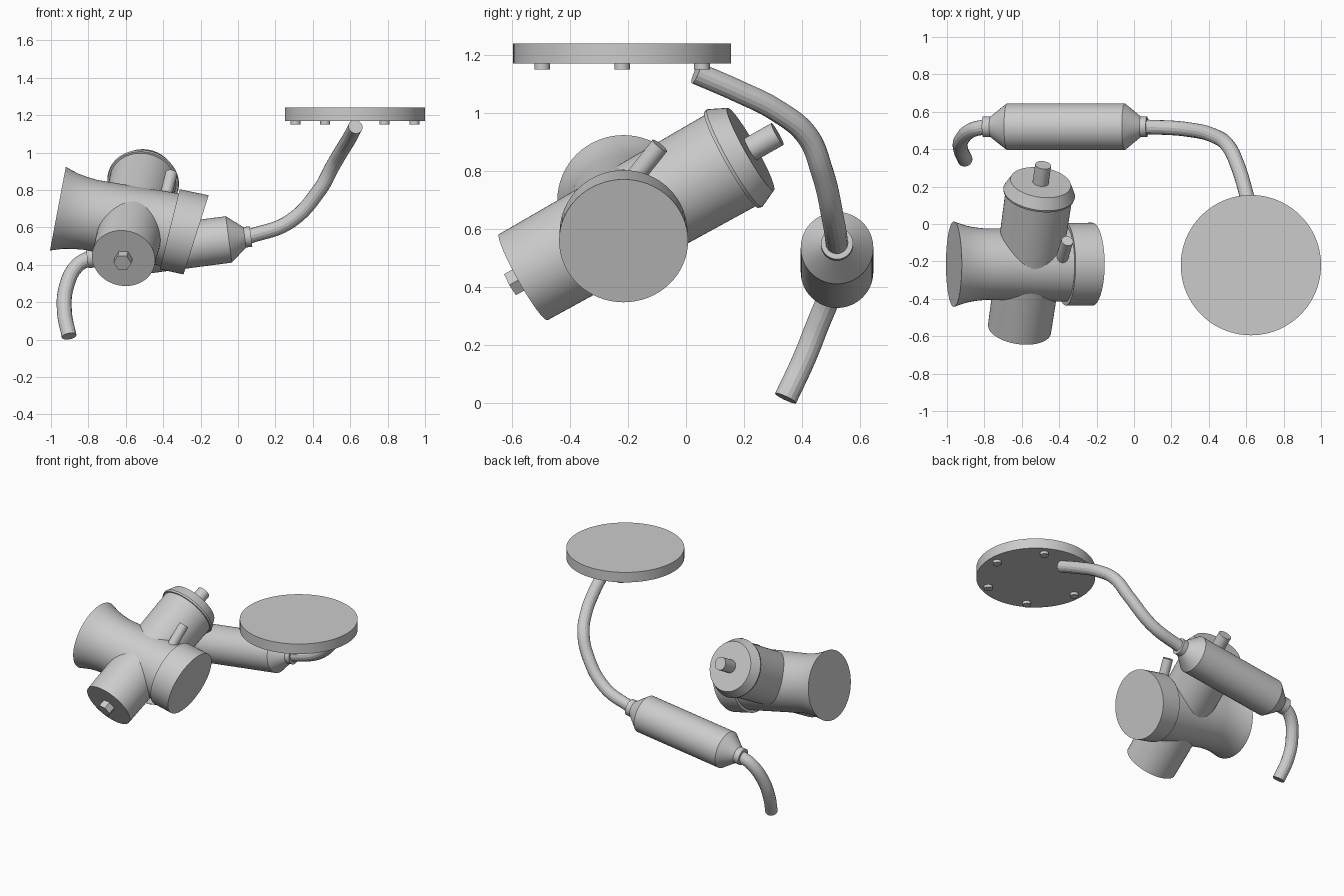
import bpy, bmesh, math
from mathutils import Vector

if "Cube" in bpy.data.objects:
    bpy.data.objects.remove(bpy.data.objects["Cube"], do_unlink=True)

# One plain grey for everything
grey = bpy.data.materials.new("light_grey_metal")
grey.use_nodes = True
colour = (0.6, 0.6, 0.6, 1)
grey.diffuse_color = colour
grey.node_tree.nodes["Principled BSDF"].inputs["Base Color"].default_value = colour


def finish(obj):
    bpy.ops.object.select_all(action='DESELECT')
    obj.select_set(True)
    bpy.context.view_layer.objects.active = obj
    bpy.ops.object.shade_smooth_by_angle(angle=math.radians(22))


def loft(name, rings, sides=64):
    """Skin circles given as (centre, normal, radius) and close both ends."""
    bm = bmesh.new()
    loops = []
    for centre, normal, radius in rings:
        n = Vector(normal).normalized()
        ref = Vector((0, 1, 0)) if abs(n.x) > 0.7 else Vector((1, 0, 0))
        v = n.cross(ref).normalized()
        u = v.cross(n)
        angles = [2 * math.pi * i / sides for i in range(sides)]
        loops.append([bm.verts.new(Vector(centre) + radius * (u * math.cos(a) + v * math.sin(a)))
                      for a in angles])
    for a, b in zip(loops, loops[1:]):
        for i in range(sides):
            j = (i + 1) % sides
            bm.faces.new((a[i], a[j], b[j], b[i]))
    bm.faces.new(loops[0])
    bm.faces.new(loops[-1])
    bmesh.ops.recalc_face_normals(bm, faces=bm.faces)
    mesh = bpy.data.meshes.new(name)
    bm.to_mesh(mesh)
    bm.free()
    mesh.materials.append(grey)
    obj = bpy.data.objects.new(name, mesh)
    bpy.context.collection.objects.link(obj)
    finish(obj)
    return obj


def turned(name, start, direction, profile, sides=64):
    """Solid of revolution from (distance, radius) pairs along a direction."""
    d = Vector(direction).normalized()
    return loft(name, [(Vector(start) + d * t, d, r) for t, r in profile], sides)


def rod(name, start, end, radius, sides=32):
    d = Vector(end) - Vector(start)
    return turned(name, start, d, [(0, radius), (d.length, radius)], sides)


def pipe(name, points, radius):
    curve = bpy.data.curves.new(name, 'CURVE')
    curve.dimensions = '3D'
    curve.bevel_depth = radius
    curve.bevel_resolution = 6
    curve.resolution_u = 12
    curve.use_fill_caps = True
    spline = curve.splines.new('BEZIER')
    spline.bezier_points.add(len(points) - 1)
    for knot, p in zip(spline.bezier_points, points):
        knot.co = p
        knot.handle_left_type = knot.handle_right_type = 'AUTO'
    curve.materials.append(grey)
    obj = bpy.data.objects.new(name, curve)
    bpy.context.collection.objects.link(obj)
    bpy.ops.object.select_all(action='DESELECT')
    obj.select_set(True)
    bpy.context.view_layer.objects.active = obj
    bpy.ops.object.convert(target='MESH')
    finish(bpy.context.view_layer.objects.active)


# Round plate with a ring of bolts beneath
plate_x, plate_y = 0.625, -0.22
rod("round_plate", (plate_x, plate_y, 1.17), (plate_x, plate_y, 1.24), 0.375, 96)
for i in range(6):
    a = i * math.pi / 3
    x, y = plate_x + 0.318 * math.cos(a), plate_y + 0.318 * math.sin(a)
    rod(f"plate_bolt_{i + 1}", (x, y, 1.15), (x, y, 1.172), 0.027)

# Intake body with flared mouth
turned("intake_body", (-0.963, -0.215, 0.70), (0.982, 0, -0.186),
       [(0, 0.228), (0.035, 0.216), (0.07, 0.205), (0.12, 0.196), (0.18, 0.19), (0.62, 0.2)])
# Slanted end collar
loft("end_collar", [((-0.365, -0.215, 0.59), (0.97, 0, -0.24), 0.22),
                    ((-0.224, -0.215, 0.56), (0.953, 0, -0.303), 0.222)])

# Cross chamber, its lid, stub and drain nut
low, high = Vector((-0.612, -0.56, 0.435)), Vector((-0.507, 0.168, 0.845))
axis = (high - low).normalized()
length = (high - low).length
turned("cross_chamber", low, axis, [(0, 0.17), (length, 0.18)])
turned("chamber_lid", high, axis, [(-0.012, 0.19), (0, 0.193), (0.063, 0.163)])
rod("lid_stub", high + axis * 0.05, high + axis * 0.17, 0.043)
rod("drain_nut", low + axis * 0.01, low - axis * 0.05, 0.048, 6)

# Small side fitting
rod("side_fitting", (-0.39, -0.2, 0.75), (-0.356, -0.09, 0.888), 0.032)

# Canister with tapered ends and collars
turned("canister", (-0.77, 0.52, 0.441), (0.991, 0, 0.13),
       [(0, 0.053), (0.092, 0.125), (0.727, 0.125), (0.815, 0.053)])
turned("left_pipe_collar", (0.03, 0.52, 0.546), (0.991, 0, 0.13), [(0, 0.055), (0.04, 0.055)])
turned("right_pipe_collar", (-0.807, 0.52, 0.436), (0.991, 0, 0.13), [(0, 0.055), (0.04, 0.055)])

# Bent pipes
pipe("tail_pipe", [(-0.79, 0.52, 0.438), (-0.86, 0.505, 0.395), (-0.918, 0.457, 0.28),
                   (-0.928, 0.405, 0.15), (-0.903, 0.343, 0.018)], 0.04)
pipe("plate_pipe", [(0.05, 0.52, 0.548), (0.275, 0.507, 0.63), (0.436, 0.468, 0.80),
                    (0.505, 0.415, 0.925), (0.555, 0.31, 1.01), (0.595, 0.18, 1.075),
                    (0.628, 0.035, 1.138)], 0.039)
